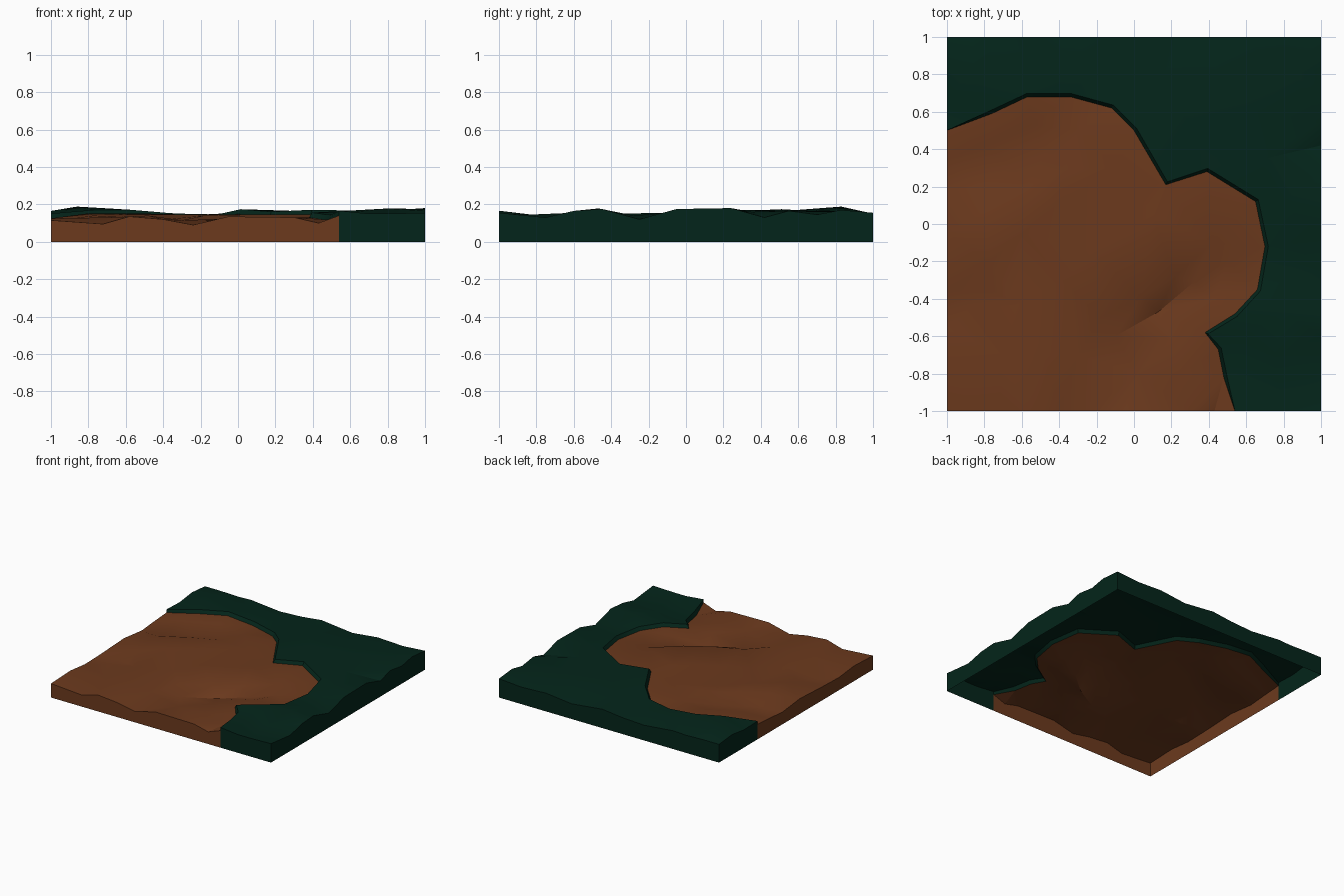
import bpy, bmesh, math
from mathutils import Vector
from mathutils.geometry import delaunay_2d_cdt

if "Cube" in bpy.data.objects:
    bpy.data.objects.remove(bpy.data.objects["Cube"])


def material(name, rgb):
    m = bpy.data.materials.new(name)
    m.diffuse_color = (*rgb, 1)
    m.use_nodes = True
    m.node_tree.nodes["Principled BSDF"].inputs["Base Color"].default_value = m.diffuse_color
    return m


brown = material("earth brown", (0.150, 0.042, 0.0125))
green = material("dark green", (0.0012, 0.0185, 0.0105))

# Edge of the bare earth, from the left side round to the front (x, y, z)
RIM = [(-1, .5, .125), (-.76, .59, .145), (-.57, .68, .145), (-.34, .68, .125),
       (-.12, .62, .12), (0, .5, .148), (.17, .21, .135), (.39, .28, .145),
       (.65, .12, .14), (.7, -.12, .128), (.66, -.35, .125), (.54, -.48, .138),
       (.38, -.58, .13), (.45, -.67, .12), (.48, -.82, .118), (.54, -1, .14)]
STEP, LIP = 0.026, 0.018


def lip_outline():
    """Upper edge of the turf: the rim pushed outwards and raised."""
    out = []
    for i, p in enumerate(RIM):
        shift = Vector((0, 0))
        if 0 < i < len(RIM) - 1:
            a, b = Vector(RIM[i - 1][:2]), Vector(RIM[i + 1][:2])
            d = (b - a).normalized()
            shift = Vector((-d.y, d.x)) * LIP
        out.append((p[0] + shift.x, p[1] + shift.y, p[2] + STEP))
    return out


# Height profiles along the tile sides
dirt_front = [(x, -1, z) for x, z in
              [(.43, .10), (.3, .13), (-.05, .135), (-.24, .09), (-.4, .12),
               (-.58, .135), (-.72, .095), (-1, .115)]]
dirt_left = [(-1, y, z) for y, z in
             [(-.75, .125), (-.56, .105), (-.36, .11), (-.05, .125), (.18, .1),
              (.35, .115)]]
grass_front = [(.7, -1, .15), (.8, -1, .15), (1, -1, .155)]
grass_right = [(1, y, z) for y, z in
               [(-.75, .13), (-.6, .165), (-.45, .175), (-.25, .12), (-.05, .175),
                (.24, .18), (.42, .13), (.55, .165), (.7, .145), (.83, .17), (1, .155)]]
grass_back = [(x, 1, z) for x, z in
              [(.8, .14), (.57, .15), (.34, .125), (.06, .155), (-.12, .135),
               (-.32, .125), (-.58, .15), (-.7, .145), (-.86, .15), (-1, .15)]]
grass_left = [(-1, .83, .165), (-1, .67, .145)]

# Humps and hollows inside each area
dirt_humps = [(-.8, .07, .152), (-.58, .19, .152), (-.37, .29, .148),
              (-.83, .2, .105), (-.65, .31, .105), (-.46, .4, .11), (-.3, .5, .13),
              (-.8, .42, .14), (-.55, .53, .14), (-.42, .1, .135), (-.6, -.05, .145),
              (-.77, -.2, .14), (-.75, -.36, .1), (-.88, -.45, .095), (-.62, -.43, .132),
              (-.7, -.7, .13), (-.22, -.15, .145), (-.38, -.3, .12), (-.18, -.5, .14),
              (.04, -.39, .145), (.22, -.28, .145), (.42, -.1, .145), (.1, .05, .145),
              (-.1, -.6, .092), (.13, -.47, .09), (.32, -.31, .092), (.5, -.2, .115),
              (.2, -.62, .125), (.42, -.4, .13), (.02, -.8, .125), (.25, -.8, .125),
              (-.3, -.7, .115), (-.48, -.7, .14), (-.1, .3, .14)]
grass_humps = [(-.86, .83, .188), (-.5, .85, .16), (-.2, .82, .145), (.1, .75, .16),
               (.3, .55, .165), (.45, .8, .165), (.65, .6, .16), (.7, .35, .16),
               (.78, .12, .155), (.85, -.1, .155), (.85, -.28, .14), (.8, -.47, .178),
               (.75, -.7, .125), (.62, -.84, .145), (.85, .8, .16), (.58, -.6, .155)]


def on_side(edge):
    a, b = (v.co for v in edge.verts)
    return any(abs(a[i] - b[i]) < 1e-4 and abs(abs(a[i]) - 1) < 1e-4 for i in (0, 1))


def patch(name, outline, humps, mat, rim=None):
    """Triangulated ground sheet with side walls and an open underside."""
    pts = outline + humps
    n = len(outline)
    flat = [Vector(p[:2]) for p in pts]
    verts, _, faces, origin, _, _ = delaunay_2d_cdt(
        flat, [], [list(range(n))], 1, 1e-5)
    bm = bmesh.new()
    vs = [bm.verts.new((v.x, v.y, pts[origin[i][0]][2])) for i, v in enumerate(verts)]
    for f in faces:
        bm.faces.new([vs[i] for i in f])
    bm.normal_update()
    for f in bm.faces:
        if f.normal.z < 0:
            f.normal_flip()
    # Outer walls down to the base
    sides = [e for e in bm.edges if e.is_boundary and on_side(e)]
    steps = [e for e in bm.edges if e.is_boundary and not on_side(e)]
    ext = bmesh.ops.extrude_edge_only(bm, edges=sides)["geom"]
    for v in ext:
        if isinstance(v, bmesh.types.BMVert):
            v.co.z = 0
    # Turf step dropping to the earth
    if rim:
        ext = bmesh.ops.extrude_edge_only(bm, edges=steps)["geom"]
        for v in ext:
            if isinstance(v, bmesh.types.BMVert):
                v.co = min((Vector(p) for p in rim), key=lambda p: (p - v.co).length)
    bmesh.ops.delete(bm, geom=[v for v in bm.verts if not v.link_faces], context='VERTS')
    me = bpy.data.meshes.new(name)
    bm.to_mesh(me)
    bm.free()
    me.materials.append(mat)
    me.shade_smooth()
    me.set_sharp_from_angle(angle=math.radians(30))
    ob = bpy.data.objects.new(name, me)
    bpy.context.collection.objects.link(ob)
    return ob


patch("bare_earth", RIM + dirt_front + dirt_left, dirt_humps, brown)
patch("grass_bank", lip_outline()[::-1] + grass_left[::-1] + grass_back[::-1]
      + grass_right[::-1] + grass_front[::-1], grass_humps, green, RIM)
